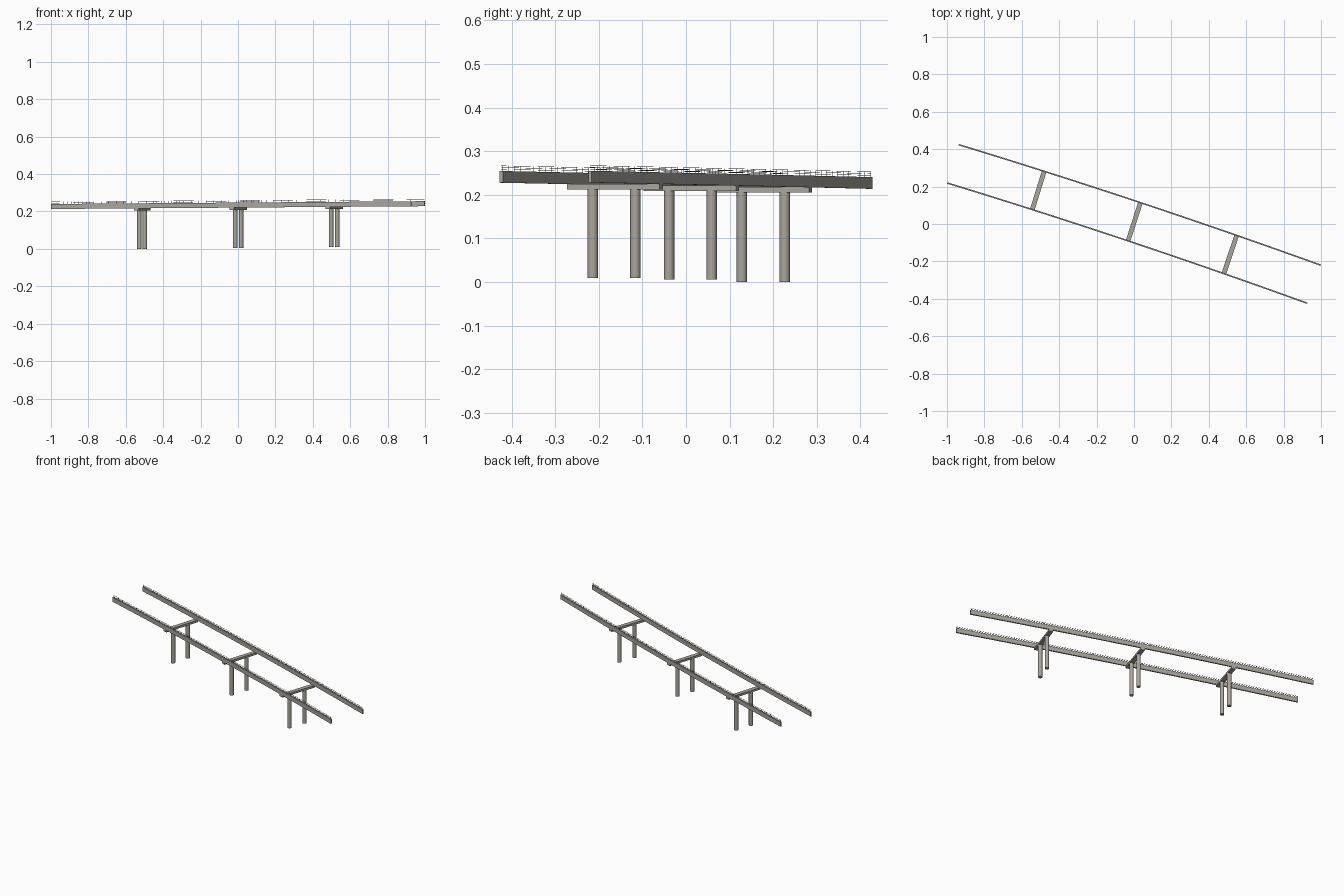
import bpy, bmesh, math
from mathutils import Vector, Matrix

if "Cube" in bpy.data.objects:
    bpy.data.objects.remove(bpy.data.objects["Cube"])

concrete = bpy.data.materials.new("concrete")
concrete.diffuse_color = (0.40, 0.38, 0.34, 1)
concrete.use_nodes = True
concrete.node_tree.nodes["Principled BSDF"].inputs["Base Color"].default_value = concrete.diffuse_color
steel = bpy.data.materials.new("steel")
steel.diffuse_color = (0.25, 0.25, 0.24, 1)
steel.use_nodes = True
steel.node_tree.nodes["Principled BSDF"].inputs["Base Color"].default_value = steel.diffuse_color

GIRDER_H, GIRDER_W = 0.0268, 0.008
BACK = (Vector((-0.937, 0.424, 0)), Vector((0.998, -0.220, 0)))
FRONT = (Vector((-0.998, 0.219, 0)), Vector((0.927, -0.424, 0)))


def soffit(x):
    return 0.2207 + 0.0075 * x


def on_line(line, t):
    """Point on a gently curved edge line, at girder underside height."""
    p = line[0].lerp(line[1], t)
    bulge = 0.0135 * 4 * t * (1 - t)
    return Vector((p.x, p.y + bulge, soffit(p.x)))


def finish(bm, name, mat):
    bmesh.ops.recalc_face_normals(bm, faces=bm.faces)
    me = bpy.data.meshes.new(name)
    bm.to_mesh(me)
    bm.free()
    ob = bpy.data.objects.new(name, me)
    bpy.context.collection.objects.link(ob)
    me.materials.append(mat)
    return ob


def sweep(bm, path, w, z0, z1):
    """Rectangular section swept along a path."""
    rings = []
    for i, p in enumerate(path):
        d = path[min(i + 1, len(path) - 1)] - path[max(i - 1, 0)]
        n = Vector((-d.y, d.x, 0)).normalized() * w / 2
        rings.append([bm.verts.new(p + s * n + Vector((0, 0, z)))
                      for s, z in ((-1, z0), (1, z0), (1, z1), (-1, z1))])
    for a, b in zip(rings, rings[1:]):
        for k in range(4):
            j = (k + 1) % 4
            bm.faces.new((a[k], a[j], b[j], b[k]))
    bm.faces.new(rings[0])
    bm.faces.new(rings[-1][::-1])


for side, line in (("back", BACK), ("front", FRONT)):
    path = [on_line(line, i / 16) for i in range(17)]
    # edge girder
    bm = bmesh.new()
    sweep(bm, path, GIRDER_W, 0, GIRDER_H)
    finish(bm, side + "_edge_girder", concrete)
    # railing: three thin rails and evenly spaced posts
    bm = bmesh.new()
    for h in (0.004, 0.008, 0.012):
        sweep(bm, path, 0.0008, GIRDER_H + h - 0.0004, GIRDER_H + h + 0.0004)
    posts = 48
    for i in range(posts + 1):
        p = on_line(line, 0.003 + 0.994 * i / posts)
        m = Matrix.Translation(p + Vector((0, 0, GIRDER_H + 0.006)))
        bmesh.ops.create_cube(bm, size=1, matrix=m @ Matrix.Diagonal((0.0009, 0.0009, 0.013, 1)))
    finish(bm, side + "_railing", steel)

# piers: cross beam carried by two round columns
for i, (t, base) in enumerate(((0.236, 0.0), (0.502, 0.006), (0.768, 0.0095))):
    a, b = on_line(FRONT, t), on_line(BACK, t)
    z = (a.z + b.z) / 2
    a.z = b.z = z
    u = (b - a).normalized()
    bm = bmesh.new()
    sweep(bm, [a - u * 0.004, b + u * 0.004], 0.025, -0.012, 0.0005)
    finish(bm, f"pier_{i + 1}_cross_beam", concrete)
    mid = (a + b) / 2
    for k, s in enumerate((-1, 1)):
        c = mid + u * s * 0.0515 - u * 0.002
        h = z - 0.011 - base
        bm = bmesh.new()
        bmesh.ops.create_cone(bm, cap_ends=True, segments=24, radius1=0.012, radius2=0.012,
                              depth=h, matrix=Matrix.Translation((c.x, c.y, base + h / 2)))
        ob = finish(bm, f"pier_{i + 1}_column_{k + 1}", concrete)
        bpy.ops.object.select_all(action='DESELECT')
        ob.select_set(True)
        bpy.context.view_layer.objects.active = ob
        bpy.ops.object.shade_smooth_by_angle(angle=math.radians(40))
